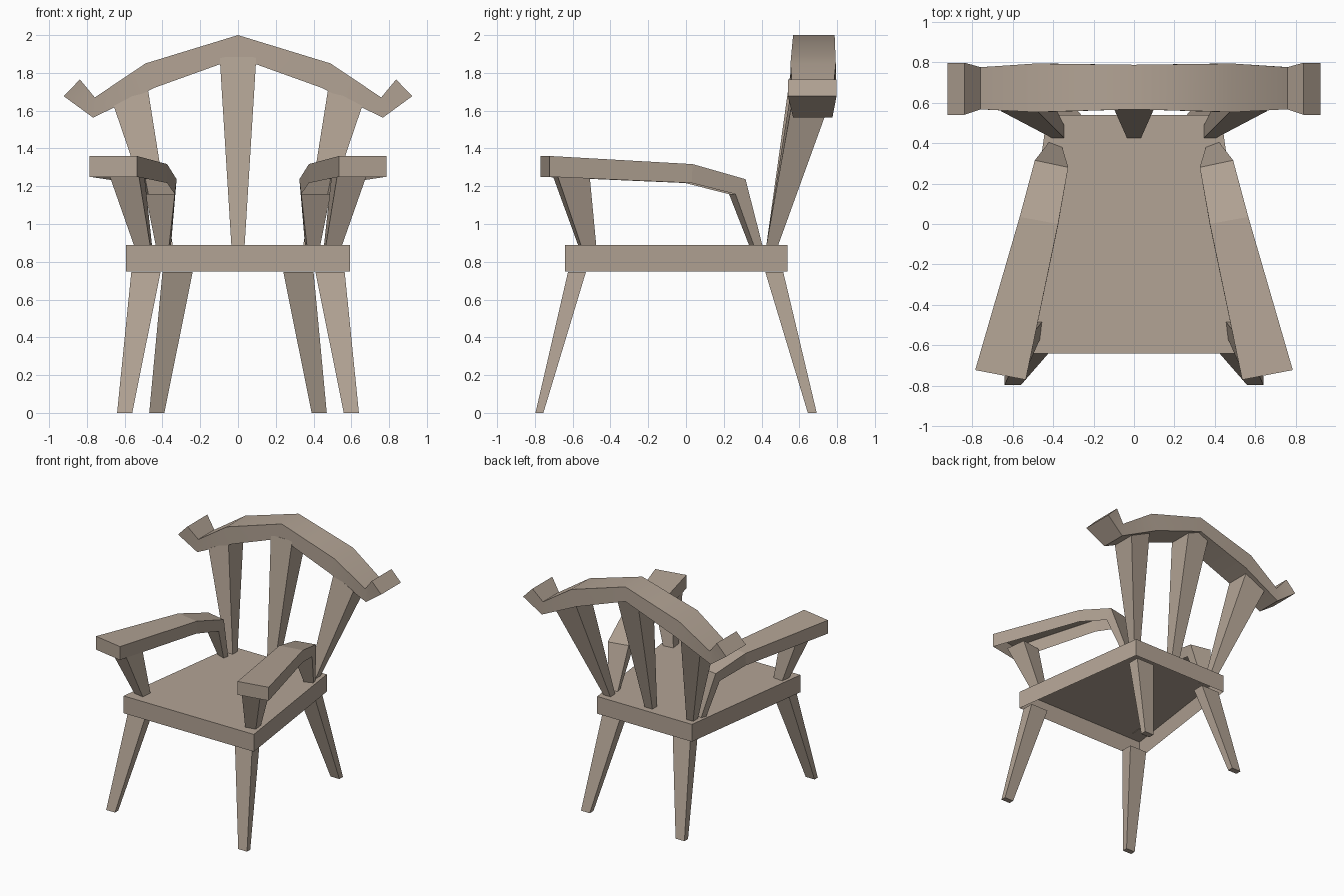
import bpy, bmesh

if "Cube" in bpy.data.objects:
    bpy.data.objects.remove(bpy.data.objects["Cube"])

# Brown wood
wood = bpy.data.materials.new("wood")
wood.diffuse_color = (0.45, 0.37, 0.30, 1)
wood.use_nodes = True
wood.node_tree.nodes["Principled BSDF"].inputs["Base Color"].default_value = wood.diffuse_color


def loft(name, sections, open_start=False, open_under=0):
    """Skin a chain of four-cornered sections and cap the ends.
    open_under: number of leading segments whose underside is left open."""
    bm = bmesh.new()
    rings = [[bm.verts.new(p) for p in s] for s in sections]
    for n, (a, b) in enumerate(zip(rings, rings[1:])):
        for i in range(4):
            if i == 2 and n < open_under:
                continue
            j = (i + 1) % 4
            bm.faces.new((a[i], a[j], b[j], b[i]))
    if not open_start:
        bm.faces.new(rings[0][::-1])
    bm.faces.new(rings[-1])
    bmesh.ops.recalc_face_normals(bm, faces=bm.faces[:])
    mesh = bpy.data.meshes.new(name)
    bm.to_mesh(mesh)
    bm.free()
    mesh.materials.append(wood)
    obj = bpy.data.objects.new(name, mesh)
    bpy.context.collection.objects.link(obj)
    return obj


def pair(name, sections, **kw):
    """Loft a part on the right side and mirror it across x = 0."""
    for side, s in (("right", 1), ("left", -1)):
        loft(f"{name}_{side}", [[(s * x, y, z) for x, y, z in sec] for sec in sections], **kw)


def rect(x0, x1, y0, y1, z, z_outer=None):
    """Level rectangle, or one tilted along x when z_outer is given."""
    zo = z if z_outer is None else z_outer
    return [(x0, y0, z), (x1, y0, zo), (x1, y1, zo), (x0, y1, z)]


# Tapered seat, hollow underneath
loft("seat", [[(-0.592, -0.64, z), (0.592, -0.64, z), (0.43, 0.538, z), (-0.43, 0.538, z)]
              for z in (0.748, 0.89)], open_start=True)

# Splayed legs
pair("front_leg", [rect(0.56, 0.64, -0.797, -0.755, 0), rect(0.41, 0.565, -0.625, -0.53, 0.745)])
pair("back_leg", [rect(0.39, 0.47, 0.645, 0.692, 0), rect(0.24, 0.40, 0.42, 0.515, 0.745)])

# Armrest sweeping back and down to the seat: top inner, top outer, bottom outer, bottom inner
pair("armrest", [
    [(0.535, -0.77, 1.36), (0.785, -0.722, 1.36), (0.785, -0.722, 1.25), (0.535, -0.77, 1.25)],
    [(0.375, 0.0, 1.317), (0.565, 0.035, 1.317), (0.565, 0.03, 1.217), (0.375, -0.005, 1.217)],
    [(0.325, 0.28, 1.237), (0.49, 0.315, 1.237), (0.49, 0.262, 1.158), (0.335, 0.228, 1.158)],
    [(0.355, 0.38, 0.885), (0.42, 0.405, 0.885), (0.435, 0.36, 0.885), (0.365, 0.335, 0.885)],
], open_under=2)

# Front arm supports
pair("arm_support", [
    [(0.465, -0.57, 0.885), (0.55, -0.555, 0.885), (0.54, -0.475, 0.885), (0.455, -0.485, 0.885)],
    [(0.525, -0.705, 1.255), (0.68, -0.68, 1.255), (0.66, -0.51, 1.255), (0.495, -0.535, 1.255)],
])

# Back slats
loft("center_slat", [rect(-0.035, 0.035, 0.425, 0.485, 0.885), rect(-0.097, 0.097, 0.565, 0.765, 1.885)])
pair("side_slat", [rect(0.345, 0.405, 0.425, 0.487, 0.885),
                   rect(0.478, 0.658, 0.558, 0.755, 1.72, 1.625)])

# Crest rail: x top, z top, x bottom, z bottom, y front, y back
half = [(0.49, 1.85, 0.44, 1.722, 0.553, 0.793),
        (0.758, 1.67, 0.767, 1.563, 0.567, 0.775),
        (0.837, 1.765, 0.923, 1.677, 0.54, 0.797)]
middle = [(0, 2.0, 0, 1.88, 0.567, 0.787)]
profile = [(-a, b, -c, *rest) for a, b, c, *rest in reversed(half)] + middle + half
crest = loft("crest_rail", [[(xt, yf, zt), (xt, yb, zt), (xb, yb, zb), (xb, yf, zb)]
                            for xt, zt, xb, zb, yf, yb in profile])

# The rail is softly shaded along its arch, sharp elsewhere
bpy.context.view_layer.objects.active = crest
crest.select_set(True)
bpy.ops.object.shade_smooth_by_angle(angle=0.61)
